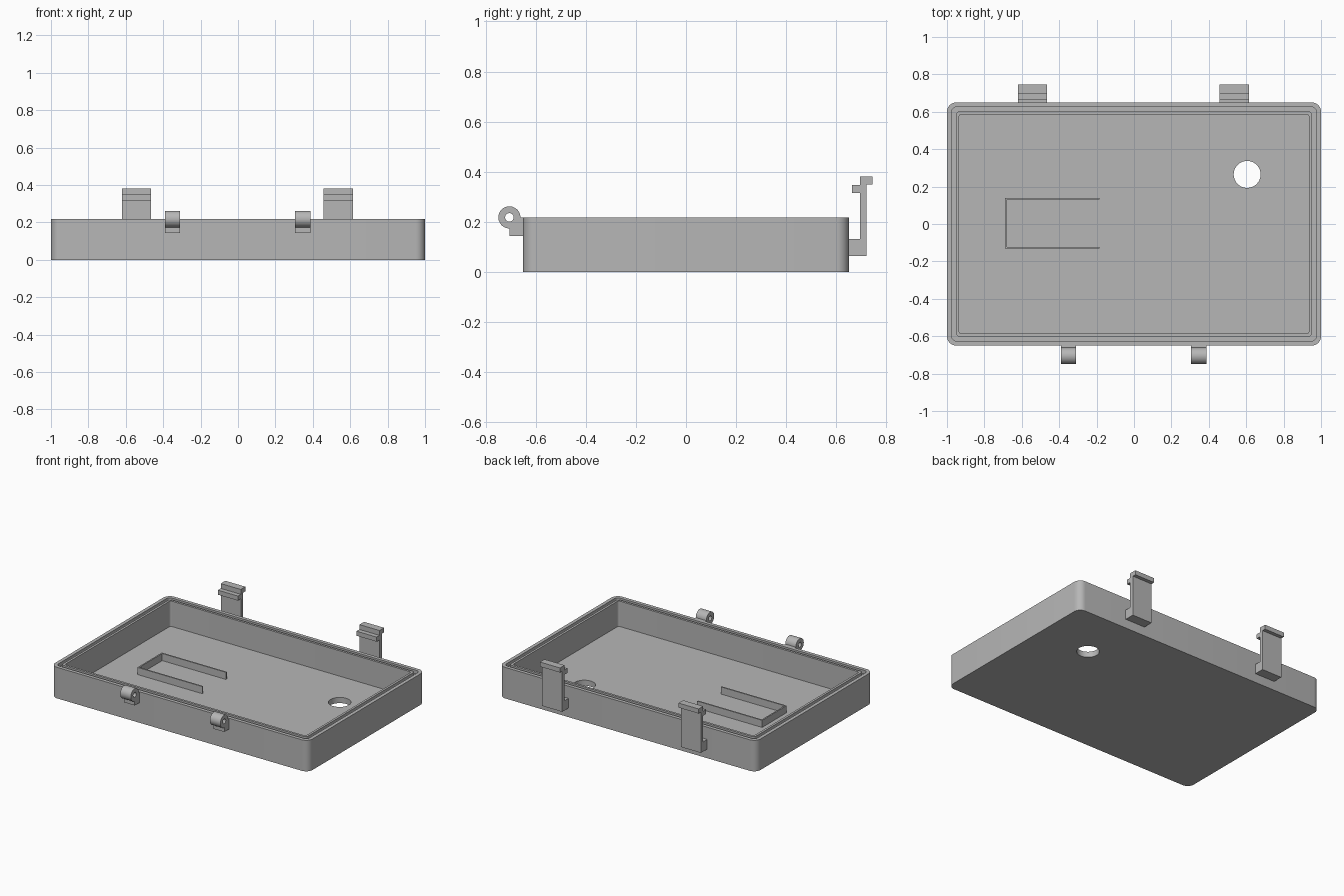
import bpy, bmesh
from math import cos, sin, pi, radians
from mathutils import Vector

if "Cube" in bpy.data.objects:
    bpy.data.objects.remove(bpy.data.objects["Cube"], do_unlink=True)

# Single grey plastic
plastic = bpy.data.materials.new("grey_plastic")
plastic.use_nodes = True
GREY = (0.47, 0.47, 0.47, 1)
plastic.diffuse_color = GREY
plastic.node_tree.nodes["Principled BSDF"].inputs["Base Color"].default_value = GREY


def arc(cx, cy, r, start, end, n):
    """Points along an arc, angles in degrees."""
    angles = [radians(start + (end - start) * i / n) for i in range(n + 1)]
    return [(cx + r * cos(a), cy + r * sin(a)) for a in angles]


def rounded(hx, hy, r):
    """Rounded rectangle centred on the origin."""
    pts = []
    for i, (sx, sy) in enumerate([(1, 1), (-1, 1), (-1, -1), (1, -1)]):
        pts += arc(sx * (hx - r), sy * (hy - r), r, i * 90, i * 90 + 90, 8)
    return pts


def prism(name, pts, low, high, axis="Z"):
    """Extrude a profile: XY along Z, or YZ along X."""
    place = (lambda p: (p[0], p[1], low)) if axis == "Z" else (lambda p: (low, p[0], p[1]))
    step = Vector((0, 0, high - low)) if axis == "Z" else Vector((high - low, 0, 0))
    bm = bmesh.new()
    base = bm.faces.new([bm.verts.new(place(p)) for p in pts])
    grown = bmesh.ops.extrude_face_region(bm, geom=[base], use_keep_orig=True)
    bmesh.ops.translate(bm, vec=step,
                        verts=[g for g in grown["geom"] if isinstance(g, bmesh.types.BMVert)])
    bmesh.ops.recalc_face_normals(bm, faces=bm.faces)
    mesh = bpy.data.meshes.new(name)
    bm.to_mesh(mesh)
    bm.free()
    mesh.materials.append(plastic)
    ob = bpy.data.objects.new(name, mesh)
    bpy.context.collection.objects.link(ob)
    return ob


def cut(ob, cutter):
    """Subtract a cutter, apply the result and remove the cutter."""
    cutter.hide_render = True
    mod = ob.modifiers.new("cut", "BOOLEAN")
    mod.operation, mod.solver, mod.object = "DIFFERENCE", "EXACT", cutter
    bpy.context.view_layer.update()
    graph = bpy.context.evaluated_depsgraph_get()
    result = bpy.data.meshes.new_from_object(ob.evaluated_get(graph))
    ob.modifiers.clear()
    ob.data = result
    bpy.data.objects.remove(cutter, do_unlink=True)


def smooth(ob):
    bpy.ops.object.select_all(action="DESELECT")
    ob.select_set(True)
    bpy.context.view_layer.objects.active = ob
    bpy.ops.object.shade_smooth_by_angle(angle=radians(30))


HX, HY, TOP, FLOOR = 1.0, 0.65, 0.218, 0.04


def inset(d, r):
    return rounded(HX - d, HY - d, r)


# Tray shell: seal groove in the rim, cavity, cable hole through the floor
tray = prism("tray", inset(0, 0.05), 0, TOP)
groove = prism("groove_cutter", inset(0.025, 0.025), TOP - 0.025, TOP + 0.1)
cut(groove, prism("groove_core", inset(0.048, 0.02), 0, 1))
cut(tray, groove)
cut(tray, prism("cavity_cutter", inset(0.064, 0.015), FLOOR, 1))
cut(tray, prism("hole_cutter", arc(0.605, 0.265, 0.072, 0, 360, 48)[:-1], -0.1, 0.1))
smooth(tray)

# U-shaped holder rib on the floor
x0, x1, y0, y1, t = -0.69, -0.185, -0.132, 0.14, 0.01
prism("holder_rib", [(x0, y0), (x1, y0), (x1, y0 + t), (x0 + t, y0 + t),
                     (x0 + t, y1 - t), (x1, y1 - t), (x1, y1), (x0, y1)],
      FLOOR, FLOOR + 0.05)

# Hinge knuckles on the front
CY, CZ = -0.705, TOP
knuckle = [(-HY, 0.143), (-HY, CZ)] + arc(CY, CZ, 0.044, 0, 270, 36) + [(CY, 0.143)]
for side, x in (("right", -0.35), ("left", 0.346)):
    ob = prism(side + "_hinge_knuckle", knuckle, x - 0.041, x + 0.041, "X")
    cut(ob, prism("pin_cutter", arc(CY, CZ, 0.017, 0, 360, 32)[:-1], x - 0.1, x + 0.1, "X"))
    smooth(ob)

# Snap latches on the back
latch = [(HY, 0.064), (0.72, 0.064), (0.72, 0.35), (0.745, 0.35), (0.745, 0.382),
         (0.694, 0.382), (0.694, 0.348), (0.662, 0.348), (0.662, 0.316),
         (0.694, 0.316), (0.694, 0.132), (HY, 0.132)]
for side, x in (("right", -0.542), ("left", 0.536)):
    prism(side + "_latch", latch, x - 0.078, x + 0.078, "X")
